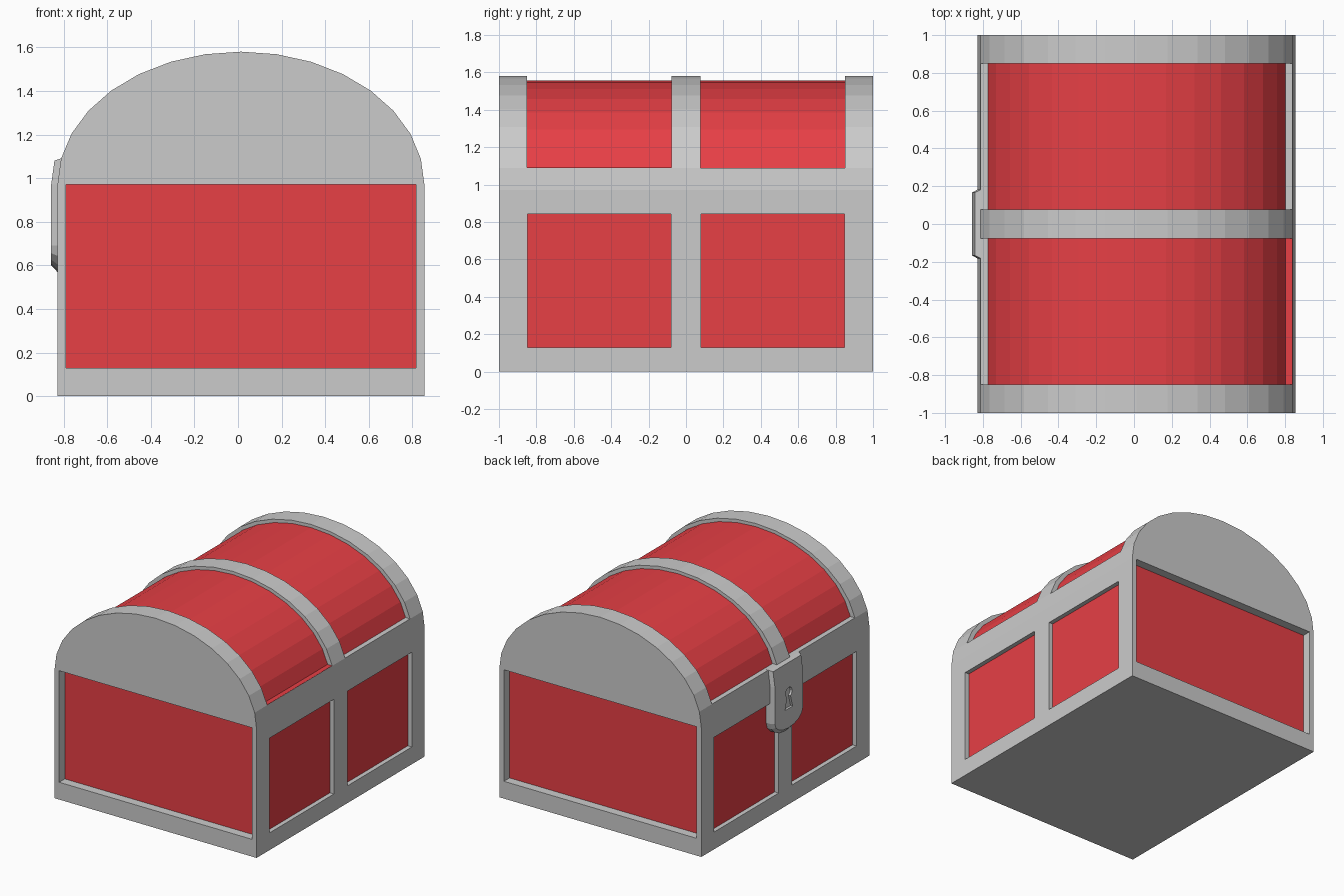
import bpy, bmesh
from math import sin, cos, pi

if "Cube" in bpy.data.objects:
    bpy.data.objects.remove(bpy.data.objects["Cube"])

CX = 0.0135          # chest centre in x (the lock sticks out on -x)
HALF = 0.8415        # half width of chest
SEAM = 0.97          # height where lid meets body
TOP = 1.58
LEDGE = 1.0895       # top of the lid's side rails

red = bpy.data.materials.new("red_panel")
red.diffuse_color = (0.8, 0.05, 0.06, 1)
red.use_nodes = True
red.node_tree.nodes["Principled BSDF"].inputs["Base Color"].default_value = red.diffuse_color


def make(name, bm, mat=None):
    bmesh.ops.recalc_face_normals(bm, faces=bm.faces)
    me = bpy.data.meshes.new(name)
    bm.to_mesh(me)
    bm.free()
    ob = bpy.data.objects.new(name, me)
    bpy.context.collection.objects.link(ob)
    if mat:
        me.materials.append(mat)
    return ob


def box(name, lo, hi, mat=None):
    bm = bmesh.new()
    bmesh.ops.create_cube(bm, size=1)
    for v in bm.verts:
        v.co = [(a + b) / 2 + c * (b - a) for a, b, c in zip(lo, hi, v.co)]
    return make(name, bm, mat)


def loft(name, loops, front_faces=None, mat=None):
    """Skin matching loops of points; cap the first, and cap the last by index lists."""
    bm = bmesh.new()
    rows = [[bm.verts.new(p) for p in loop] for loop in loops]
    n = len(rows[0])
    for a, b in zip(rows, rows[1:]):
        for i in range(n):
            j = (i + 1) % n
            bm.faces.new((a[i], a[j], b[j], b[i]))
    bm.faces.new(rows[0])
    for idx in front_faces or [range(n)]:
        bm.faces.new([rows[-1][i] for i in idx])
    return make(name, bm, mat)


def arch(name, a, b, y, base, mat=None):
    pts = [(CX + a * cos(pi * i / 16), base + b * sin(pi * i / 16)) for i in range(17)]
    return loft(name, [[(x, s * y, z) for x, z in pts] for s in (-1, 1)], mat=mat)


def cut(ob, cutters):
    for c in cutters:
        m = ob.modifiers.new("cut", 'BOOLEAN')
        m.operation = 'DIFFERENCE'
        m.solver = 'EXACT'
        m.object = c
        bpy.context.view_layer.objects.active = ob
        bpy.ops.object.modifier_apply(modifier=m.name)
        bpy.data.objects.remove(c)


# Body: solid box with recessed panels on all four sides
body = box("body_frame", (CX - HALF, -1, 0), (CX + HALF, 1, SEAM))
cutters = []
for s, end in ((-1, "front"), (1, "back")):
    ya, yb = sorted((s * 0.93, s * 1.1))
    cutters.append(box("cutter", (CX - 0.803, ya, 0.13), (CX + 0.803, yb, 1.1)))
    box(end + "_panel", (CX - 0.803, s * 0.93 - 0.003, 0.13),
        (CX + 0.803, s * 0.93 + 0.003, SEAM), red)
    for t, side in ((-1, "left"), (1, "right")):
        xa, xb = sorted((CX + t * 0.805, CX + t * 1.0))
        ya, yb = sorted((s * 0.08, s * 0.848))
        cutters.append(box("cutter", (xa, ya, 0.13), (xb, yb, 0.843)))
        xp = CX + t * 0.805
        box(f"{side}_{end}_panel", (xp - 0.003, ya, 0.13), (xp + 0.003, yb, 0.843), red)
cut(body, cutters)

# Lid: arched frame with three bands, red arch showing between them
lid = arch("lid_frame", HALF, TOP - SEAM, 1, SEAM)
cut(lid, [box("cutter", (-2, a, LEDGE), (2, b, 2)) for a, b in ((-0.85, -0.077), (0.077, 0.85))])
arch("lid_panels", 0.805, 0.585, 0.9, SEAM + 0.001, red)
# red ledge on one quarter of the lid
box("lid_ledge", (0.78, -0.849, LEDGE - 0.003), (0.852 - 0.014, -0.078, LEDGE + 0.001), red)

# Lock: bevelled shield plate folded over the seam
def shield(w, top, drop):
    arc = [(w * cos(pi * i / 8), 0.69 - drop * sin(pi * i / 8)) for i in range(9)]
    return [(w, top), (w, SEAM)] + arc + [(-w, SEAM), (-w, top)]

rim, face = shield(0.182, 1.09, 0.12), shield(0.167, 1.08, 0.09)
n = len(rim)
lock = loft("lock", [
    [(-0.78, y, z) for y, z in rim],
    [(-0.812 if z > SEAM else -0.829, y, z) for y, z in rim],
    [(-0.842 if z > SEAM else -0.857, y, z) for y, z in face],
], [(0, 1, n - 2, n - 1), range(1, n - 1)])

# Keyhole: round top with a flared slot
key = [(0.038 * cos(a), 0.866 + 0.038 * sin(a)) for a in [-pi / 3 + i * 5 * pi / 30 for i in range(11)]]
key += [(-0.045, 0.745), (0.045, 0.745)]
cut(lock, [loft("cutter", [[(x, y, z) for y, z in key] for x in (-0.9, -0.84)])])
